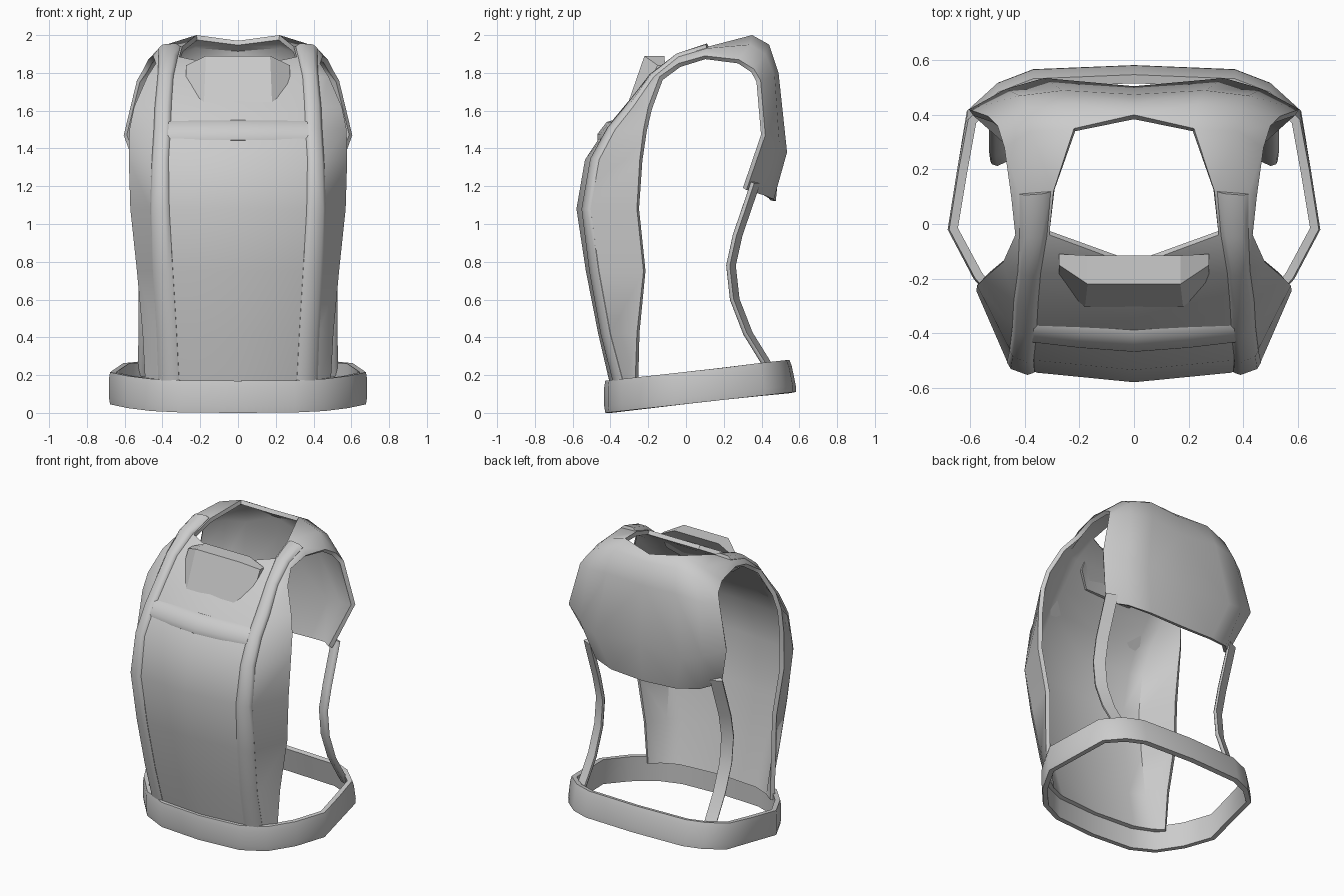
import bpy, bmesh
from mathutils import Vector
from math import radians

cube = bpy.data.objects.get("Cube")
if cube:
    bpy.data.objects.remove(cube)

grey = bpy.data.materials.new("plain_grey")
grey.use_nodes = True
grey.diffuse_color = (0.6, 0.6, 0.6, 1)
shader = next(n for n in grey.node_tree.nodes if n.type == "BSDF_PRINCIPLED")
shader.inputs["Base Color"].default_value = grey.diffuse_color


def finish(name, bm, mirror=False, thickness=0, angle=40):
    """Turn a bmesh into a shaded object, mirrored and thickened if asked."""
    mesh = bpy.data.meshes.new(name)
    bm.to_mesh(mesh)
    bm.free()
    mesh.materials.append(grey)
    obj = bpy.data.objects.new(name, mesh)
    bpy.context.collection.objects.link(obj)
    bpy.ops.object.select_all(action="DESELECT")
    obj.select_set(True)
    bpy.context.view_layer.objects.active = obj
    if mirror:
        mod = obj.modifiers.new("Mirror", "MIRROR")
        mod.use_clip = True
        bpy.ops.object.modifier_apply(modifier=mod.name)
    if thickness:
        mod = obj.modifiers.new("Solidify", "SOLIDIFY")
        mod.thickness = thickness
        mod.offset = -1
        bpy.ops.object.modifier_apply(modifier=mod.name)
    bpy.ops.object.shade_smooth_by_angle(angle=radians(angle))
    return obj


def ribbon(name, edges, low, high, rim=0.5, closed=False, mirror=False):
    """Sweep a band between pairs of edge points; rim sets how full its edges are."""
    bm = bmesh.new()
    count = len(edges)
    mids = [(a + b) / 2 for a, b in edges]
    side = low + (high - low) * rim
    section = [(0, low), (0, side), (0.2, high), (0.8, high), (1, side), (1, low)]
    rings = []
    for i, (a, b) in enumerate(edges):
        before = mids[i - 1] if closed or i else mids[0]
        after = mids[(i + 1) % count] if closed or i < count - 1 else mids[i]
        normal = (after - before).cross(b - a).normalized()
        rings.append([bm.verts.new(a.lerp(b, t) + normal * h) for t, h in section])
    size = len(section)
    for i in range(count if closed else count - 1):
        r, s = rings[i], rings[(i + 1) % count]
        for j in range(size):
            k = (j + 1) % size
            bm.faces.new((r[j], r[k], s[k], s[j]))
    if not closed:
        bm.faces.new(rings[0])
        bm.faces.new(rings[-1])
    bmesh.ops.recalc_face_normals(bm, faces=bm.faces)
    return finish(name, bm, mirror, angle=50)


# Half of the vest: centre, strap inner edge, strap outer edge, armhole edge
front = [
    # z, centre y, then x y of the three outer columns
    (0.14, -0.40, 0.30, -0.375, 0.42, -0.325, 0.49, -0.27),
    (0.42, -0.465, 0.315, -0.445, 0.43, -0.40, 0.505, -0.26),
    (0.75, -0.53, 0.335, -0.505, 0.45, -0.46, 0.535, -0.225),
    (1.08, -0.58, 0.355, -0.545, 0.465, -0.505, 0.57, -0.26),
    (1.34, -0.535, 0.36, -0.50, 0.455, -0.46, 0.578, -0.245),
    (1.50, -0.43, 0.35, -0.41, 0.445, -0.375, 0.575, -0.225),
    (1.62, -0.33, 0.345, -0.31, 0.44, -0.28, 0.55, -0.20),
    (1.78, -0.195, 0.335, -0.18, 0.425, -0.17, 0.48, -0.14),
]
shoulder = [
    [(0, -0.155, 1.82), (0.31, -0.04, 1.885), (0.42, -0.04, 1.885), (0.435, -0.04, 1.85)],
    [None, (0.295, 0.12, 1.94), (0.42, 0.11, 1.93), (0.45, 0.10, 1.89)],
]
back = [
    [(0, 0.40, 1.97), (0.22, 0.35, 2.0), (0.38, 0.34, 1.95), (0.475, 0.28, 1.87)],
    [(0, 0.44, 1.93), (0.23, 0.44, 1.95), (0.39, 0.42, 1.90), (0.50, 0.36, 1.82)],
    [(0, 0.475, 1.78), (0.26, 0.49, 1.80), (0.42, 0.47, 1.78), (0.535, 0.395, 1.76)],
    [(0, 0.505, 1.40), (0.33, 0.535, 1.38), (0.47, 0.495, 1.42), (0.605, 0.42, 1.47)],
    [(0, 0.475, 1.12), (0.25, 0.465, 1.13), (0.40, 0.42, 1.15), (0.50, 0.32, 1.18)],
]
rows = [[(0, cy, z), (ax, ay, z), (bx, by, z), (ex, ey, z)]
        for z, cy, ax, ay, bx, by, ex, ey in front] + shoulder + back

bm = bmesh.new()
grid = [[bm.verts.new(p) if p else None for p in row] for row in rows]
for lower, upper in zip(grid, grid[1:]):
    for c in range(3):
        quad = (lower[c], lower[c + 1], upper[c + 1], upper[c])
        if all(quad):
            bm.faces.new(quad)
bm.normal_update()
finish("vest_shell", bm, mirror=True, thickness=0.028)

# Vertical straps follow the strap columns of the vest
edges = []
for row in rows[:len(front) + len(shoulder)]:
    inner, outer = Vector(row[1]), Vector(row[2])
    edges.append((outer, inner.lerp(outer, 0.08)))
ribbon("front_straps", edges, -0.015, 0.02, mirror=True)

# Chest strap joining the vertical straps
edges = [(Vector((x, y - 0.045, 1.445)), Vector((x, y + 0.035, 1.55)))
         for x, y in [(-0.37, -0.39), (-0.2, -0.41), (0, -0.425), (0.2, -0.41), (0.37, -0.39)]]
ribbon("chest_strap", edges, -0.02, 0.018)

# Faceted chest box: a raised front face with swept-back sides
bm = bmesh.new()
outline = [(0.17, 1.89, -0.22, -0.115), (0.275, 1.84, -0.15, -0.11),
           (0.275, 1.72, -0.215, -0.18), (0.18, 1.645, -0.305, -0.25)]
outline += [(-x, z, f, b) for x, z, f, b in reversed(outline)]
face = [bm.verts.new((x, f, z)) for x, z, f, b in outline]
rear = [bm.verts.new((x, b, z)) for x, z, f, b in outline]
for i in range(len(outline)):
    k = (i + 1) % len(outline)
    bm.faces.new((face[i], face[k], rear[k], rear[i]))
for ring in (face, rear):
    bm.faces.new((ring[0], ring[3], ring[4], ring[7]))
    bm.faces.new(ring[0:4])
    bm.faces.new(ring[4:8])
bmesh.ops.recalc_face_normals(bm, faces=bm.faces)
finish("chest_box", bm, angle=20)

# Tilted belt ring
half = [(0.3, -0.41), (0.46, -0.34), (0.585, -0.2), (0.68, -0.02),
        (0.645, 0.2), (0.61, 0.42), (0.5, 0.52), (0.37, 0.57)]
loop = [(0, -0.43)] + half + [(0, 0.585)] + [(-x, y) for x, y in reversed(half)]
edges = []
for x, y in loop:
    base = 0.11 * (y + 0.43)
    lean = 0.035 if y > 0.4 else 0
    edges.append((Vector((x, y, base)), Vector((x, y - lean, base + 0.17))))
ribbon("belt", edges, -0.035, 0.003, rim=0.85, closed=True)

# Back straps hanging from the back plate to the belt
side = Vector((0.036, -0.016, 0))
path = [(0.49, 0.365, 1.22), (0.49, 0.335, 1.13), (0.49, 0.27, 0.94), (0.485, 0.235, 0.78),
        (0.485, 0.255, 0.6), (0.485, 0.325, 0.42), (0.49, 0.43, 0.25), (0.495, 0.46, 0.2)]
edges = [(Vector(p) - side, Vector(p) + side) for p in path]
ribbon("back_straps", edges, -0.014, 0.014, mirror=True)
